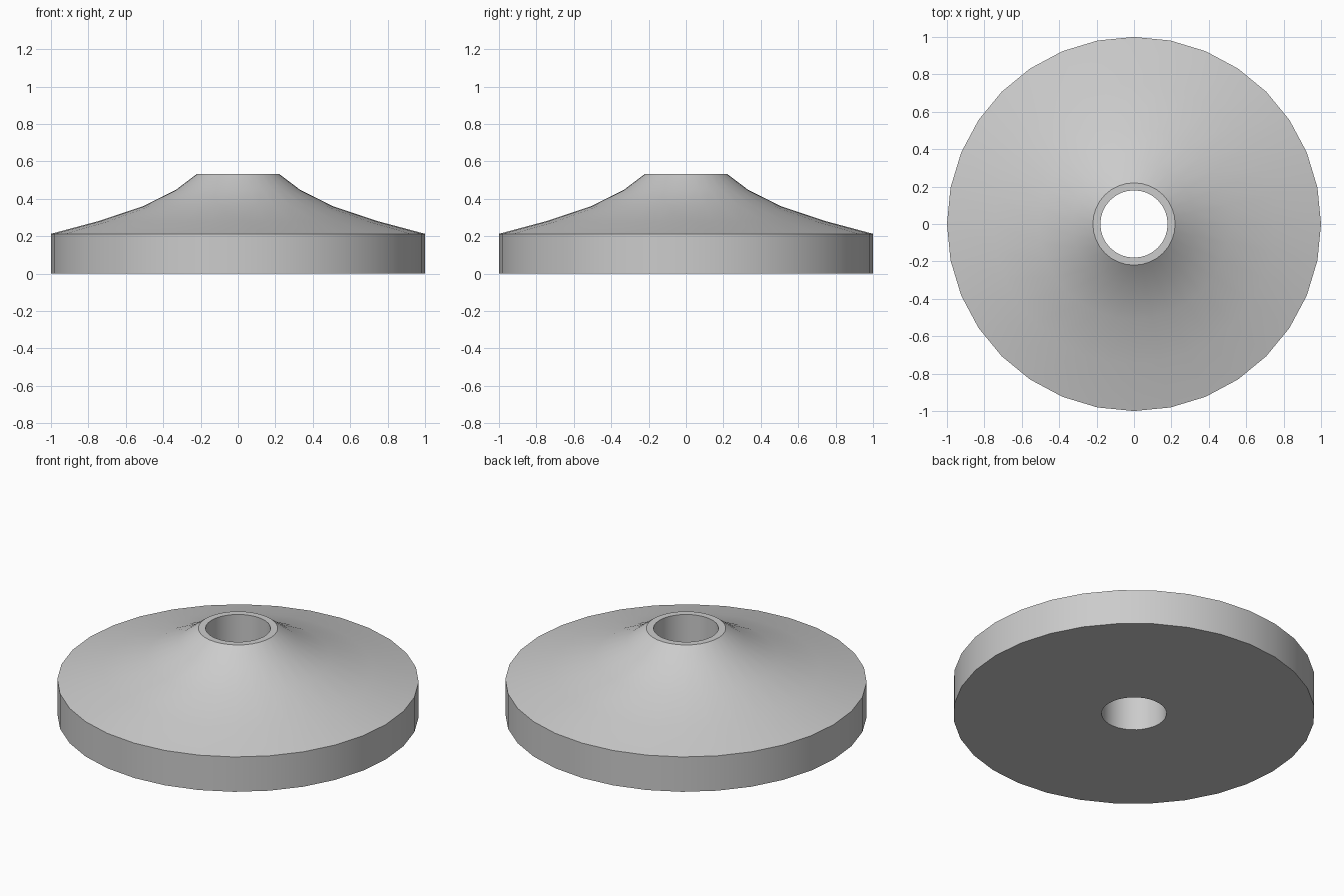
import bpy, bmesh, math

if "Cube" in bpy.data.objects:
    bpy.data.objects.remove(bpy.data.objects["Cube"])

SIDES = 32

# Cross-section (radius, height): base, rim, concave slope, lip, bore
profile = [(0.18, 0), (1, 0), (1, 0.213), (0.75, 0.28), (0.51, 0.36),
           (0.33, 0.45), (0.22, 0.533), (0.18, 0.533)]

# Revolve the closed section around z
bm = bmesh.new()
rings = []
for i in range(SIDES):
    a = 2 * math.pi * i / SIDES
    rings.append([bm.verts.new((r * math.cos(a), r * math.sin(a), z)) for r, z in profile])
for i in range(SIDES):
    a, b = rings[i], rings[(i + 1) % SIDES]
    for j in range(len(profile)):
        k = (j + 1) % len(profile)
        bm.faces.new((a[j], b[j], b[k], a[k]))
bmesh.ops.recalc_face_normals(bm, faces=bm.faces)

mesh = bpy.data.meshes.new("flared_disc")
bm.to_mesh(mesh)
bm.free()
disc = bpy.data.objects.new("flared_disc", mesh)
bpy.context.collection.objects.link(disc)

# Smooth slope and walls, crisp rim and lip
bpy.context.view_layer.objects.active = disc
disc.select_set(True)
bpy.ops.object.shade_smooth_by_angle(angle=math.radians(30))
